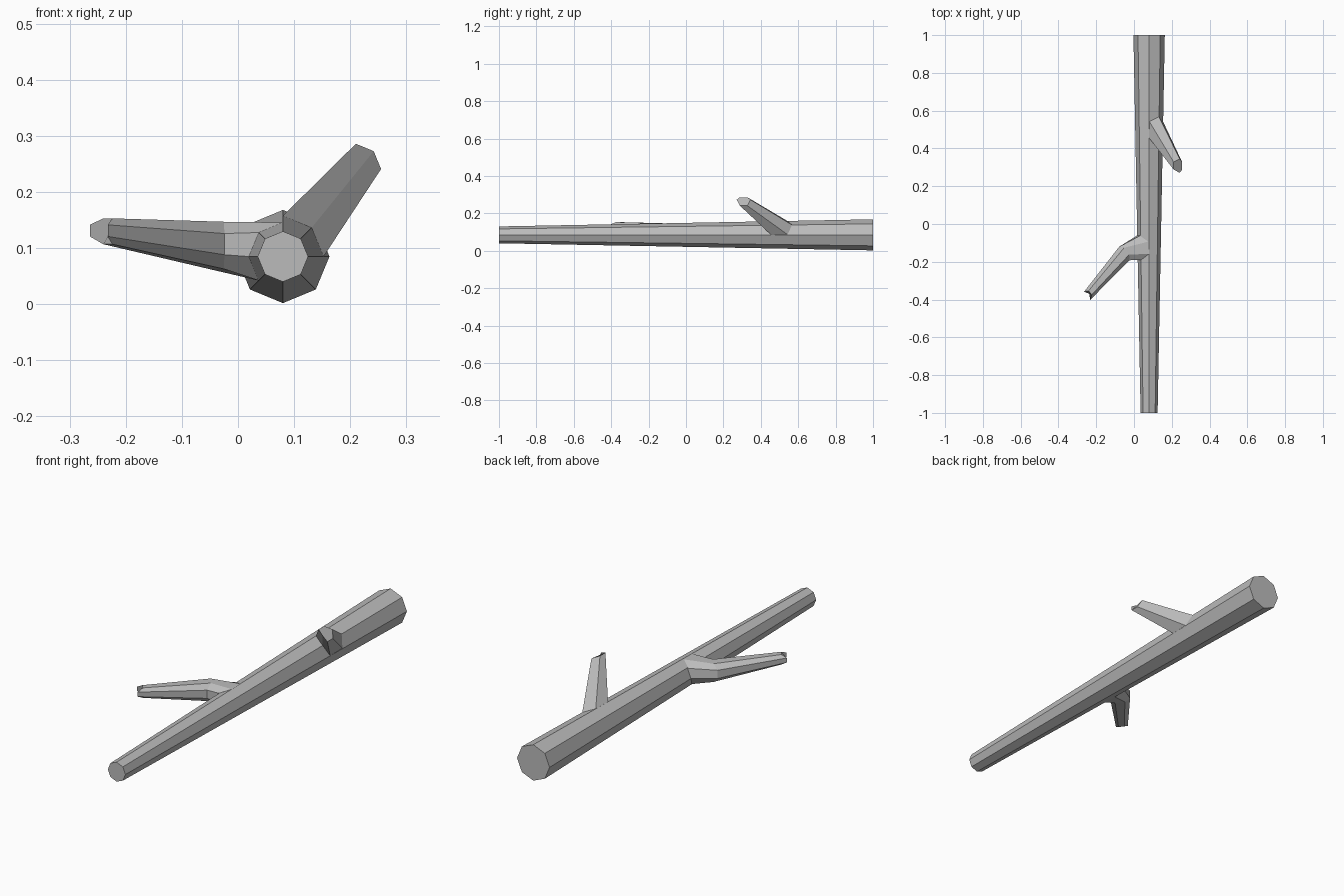
import bpy, bmesh, math
from mathutils import Vector

cube = bpy.data.objects.get("Cube")
if cube:
    bpy.data.objects.remove(cube)

grey = bpy.data.materials.new("bark grey")
grey.use_nodes = True
colour = (0.5, 0.5, 0.5, 1)
grey.diffuse_color = colour
grey.node_tree.nodes["Principled BSDF"].inputs["Base Color"].default_value = colour

AXIS_X, AXIS_Z = 0.08, 0.085


def trunk_radius(y):
    return 0.064 + 0.019 * y


def rim(angle, y, radius, x=AXIS_X, z=AXIS_Z):
    a = math.radians(angle)
    return Vector((x + radius * math.cos(a), y, z + radius * math.sin(a)))


def loft(name, rings):
    """Skin a list of equal rings and close both ends."""
    bm = bmesh.new()
    loops = [[bm.verts.new(p) for p in ring] for ring in rings]
    n = len(loops[0])
    for a, b in zip(loops, loops[1:]):
        for i in range(n):
            j = (i + 1) % n
            bm.faces.new((a[i], a[j], b[j], b[i]))
    bm.faces.new(loops[0])
    bm.faces.new(loops[-1])
    bmesh.ops.recalc_face_normals(bm, faces=bm.faces)
    mesh = bpy.data.meshes.new(name)
    bm.to_mesh(mesh)
    bm.free()
    mesh.materials.append(grey)
    obj = bpy.data.objects.new(name, mesh)
    bpy.context.collection.objects.link(obj)


def patch(points, widths, side):
    """Ring around a strip of points, widened along the side direction."""
    side = Vector(side)
    front = [p + side * w for p, w in zip(points, widths)]
    back = [p - side * w for p, w in zip(points, widths)]
    return front + back[::-1]


# Tapered eight-sided trunk
loft("trunk", [[rim(45 * i, y, trunk_radius(y)) for i in range(8)] for y in (-1, 1)])

# Straight branch growing from the upper left faces
arc = (90, 45, 0)
base = [rim(a, 0.5, trunk_radius(0.5) - 0.001) for a in arc]
tip = [rim(a, 0.308, 0.045, 0.21, 0.241) for a in arc]
loft("left_branch", [patch(base, (0.045, 0.07, 0.045), (0, 1, 0)),
                     patch(tip, (0.02, 0.037, 0.02), (0, 1, 0))])

# Bent branch growing from the right faces
arc = (90, 135, 180, 225)
widths = (0.5, 1, 1, 0.5)
base = [rim(a, -0.125, trunk_radius(-0.125) - 0.001) for a in arc]


def upright(x, y, z, half, bulge):
    return [Vector((x - b * bulge, y - b * bulge, z + h * half))
            for h, b in ((1, -0.5), (0.5, 0.5), (-0.4, 0.5), (-1, -0.5))]


elbow = upright(-0.045, -0.15, 0.105, 0.042, 0.012)
end = upright(-0.24, -0.372, 0.13, 0.023, 0.016)
loft("right_branch", [patch(base, [w * 0.066 for w in widths], (0, 1, 0)),
                      patch(elbow, [w * 0.045 for w in widths], (-0.6, 0.8, 0)),
                      patch(end, [w * 0.027 for w in widths], (-0.6, 0.8, 0))])
